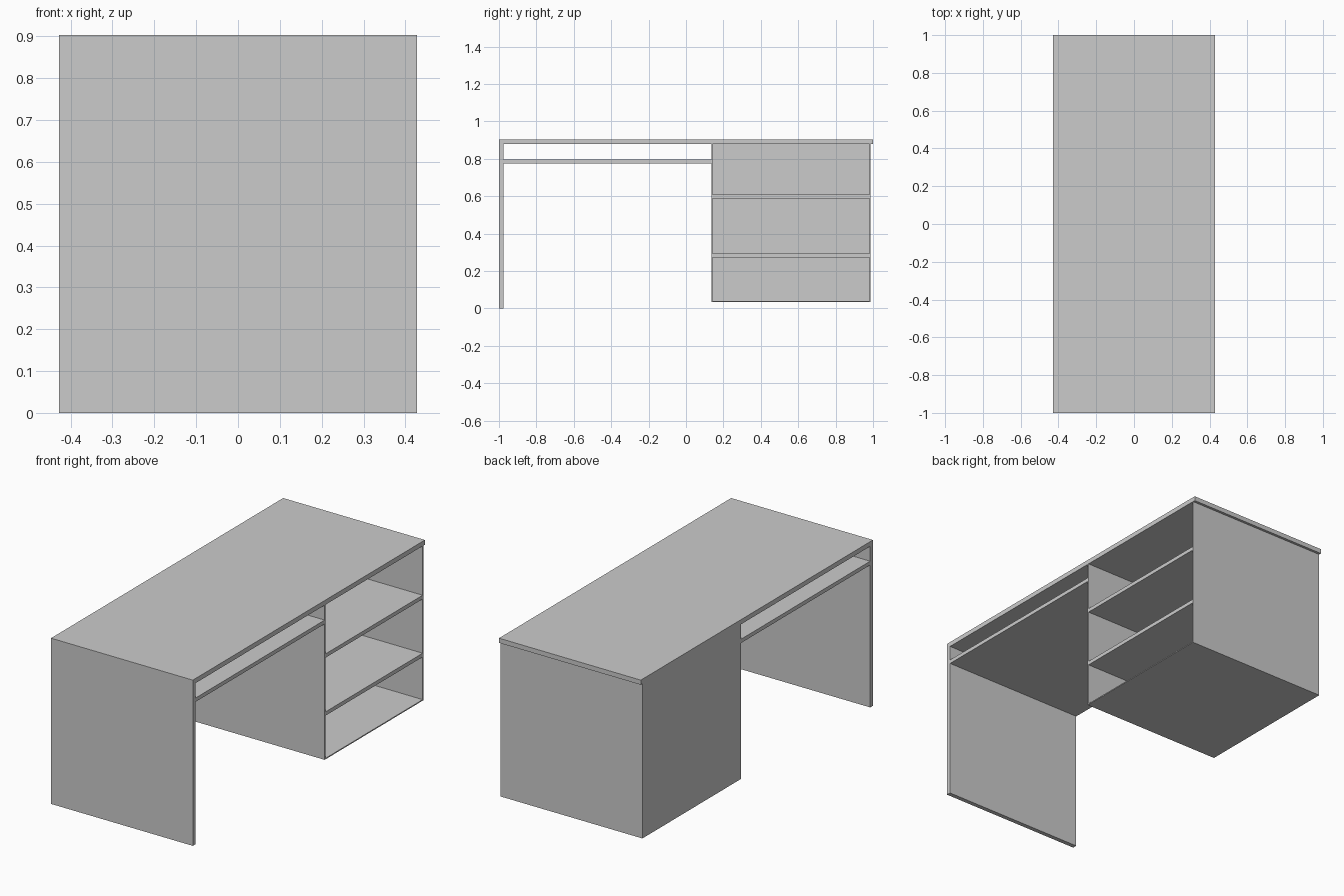
import bpy, bmesh
from mathutils import Vector

if "Cube" in bpy.data.objects:
    bpy.data.objects.remove(bpy.data.objects["Cube"])

HALF_DEPTH = 0.4275          # desk runs -HALF_DEPTH..HALF_DEPTH in x
TOP, UNDER = 0.9036, 0.878   # top and underside of the desktop
LEG_IN = -0.976              # inner face of the end panel
CAB_A, CAB_B = 0.136, 0.986  # cabinet extent in y
CAB_Z = 0.035                # cabinet underside
T = 0.006                    # cabinet sheet thickness


def extrude_profile(name, profile, x0=-HALF_DEPTH, x1=HALF_DEPTH):
    """Extrude a closed (y, z) profile along x."""
    bm = bmesh.new()
    face = bm.faces.new([bm.verts.new((x0, y, z)) for y, z in profile])
    ext = bmesh.ops.extrude_face_region(bm, geom=[face])
    moved = [g for g in ext["geom"] if isinstance(g, bmesh.types.BMVert)]
    bmesh.ops.translate(bm, verts=moved, vec=Vector((x1 - x0, 0, 0)))
    bmesh.ops.recalc_face_normals(bm, faces=bm.faces[:])
    mesh = bpy.data.meshes.new(name)
    bm.to_mesh(mesh)
    bm.free()
    obj = bpy.data.objects.new(name, mesh)
    bpy.context.collection.objects.link(obj)
    return obj


def board(name, y0, y1, z0, z1, x0=-HALF_DEPTH, x1=HALF_DEPTH):
    return extrude_profile(name, [(y0, z0), (y1, z0), (y1, z1), (y0, z1)], x0, x1)


# Desktop folding down into the end panel, one continuous L section
extrude_profile("desktop_and_end_panel", [
    (-1, 0), (LEG_IN, 0), (LEG_IN, UNDER), (1, UNDER), (1, TOP), (-1, TOP)])

# Keyboard shelf between end panel and cabinet
board("keyboard_shelf", LEG_IN, CAB_A, 0.776, 0.797)

# Thin cabinet shell, open towards +x
extrude_profile("cabinet_shell", [
    (CAB_A, CAB_Z), (CAB_B, CAB_Z), (CAB_B, UNDER), (CAB_B - T, UNDER),
    (CAB_B - T, CAB_Z + T), (CAB_A + T, CAB_Z + T), (CAB_A + T, UNDER), (CAB_A, UNDER)])
board("cabinet_back", CAB_A + T, CAB_B - T, CAB_Z + T, UNDER, x1=-HALF_DEPTH + T)

# Cabinet shelves
for label, z in (("lower", 0.273), ("upper", 0.589)):
    board(f"{label}_shelf", CAB_A + T, CAB_B - T, z, z + 0.021, x0=-HALF_DEPTH + T)
